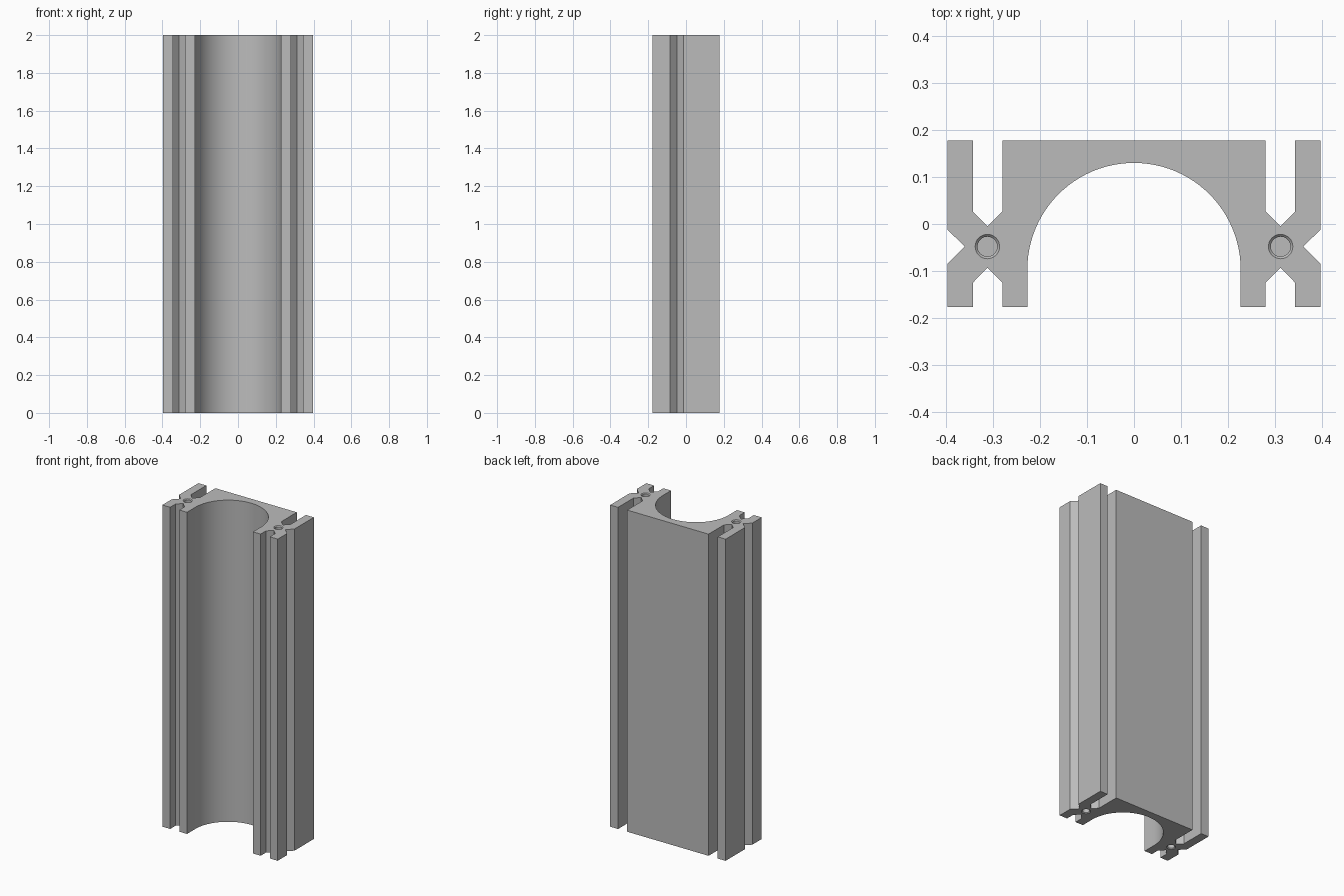
import bpy, bmesh, math

HEIGHT = 2.0
BORE_R, BORE_Y = 0.227, -0.097
HOLE_X, HOLE_Y = 0.312, -0.048

if "Cube" in bpy.data.objects:
    bpy.data.objects.remove(bpy.data.objects["Cube"], do_unlink=True)

metal = bpy.data.materials.new("grey aluminium")
metal.use_nodes = True
colour = (0.5, 0.5, 0.5, 1)
metal.diffuse_color = colour
metal.node_tree.nodes["Principled BSDF"].inputs["Base Color"].default_value = colour


def add_object(name, bm):
    bmesh.ops.recalc_face_normals(bm, faces=bm.faces)
    mesh = bpy.data.meshes.new(name)
    bm.to_mesh(mesh)
    bm.free()
    mesh.materials.append(metal)
    obj = bpy.data.objects.new(name, mesh)
    bpy.context.collection.objects.link(obj)
    return obj


# Left half of the section: front slot, side groove, back slot
half = [(BORE_R, -0.177), (0.28, -0.177), (0.28, -0.125), (HOLE_X, -0.093),
        (0.343, -0.125), (0.343, -0.177), (0.397, -0.177), (0.397, -0.085),
        (0.36, -0.048), (0.397, -0.012), (0.397, 0.178), (0.343, 0.178),
        (0.343, 0.027), (HOLE_X, -0.005), (0.28, 0.027), (0.28, 0.178)]
mirrored = [(-x, y) for x, y in reversed(half)]

# Half-round channel joining the two sides
STEPS = 48
arc = [(-BORE_R * math.cos(math.pi * i / STEPS),
        BORE_Y + BORE_R * math.sin(math.pi * i / STEPS)) for i in range(STEPS + 1)]

bm = bmesh.new()
section = bm.faces.new([bm.verts.new((x, y, 0)) for x, y in half + mirrored + arc])
top = bmesh.ops.extrude_face_region(bm, geom=[section], use_keep_orig=True)
bmesh.ops.translate(bm, vec=(0, 0, HEIGHT),
                    verts=[g for g in top["geom"] if isinstance(g, bmesh.types.BMVert)])
rail = add_object("slotted_rail", bm)


# Blind screw holes with a chamfered mouth, at both ends
def hole_cutter(x, end):
    into = -1 if end > 0 else 1
    bm = bmesh.new()
    rings = []
    for radius, depth in ((0.026, -0.02), (0.026, 0), (0.021, 0.005), (0.021, 0.12)):
        rings.append([bm.verts.new((x + radius * math.cos(math.tau * i / 32),
                                    HOLE_Y + radius * math.sin(math.tau * i / 32),
                                    end + into * depth)) for i in range(32)])
    for a, b in zip(rings, rings[1:]):
        for i in range(32):
            j = (i + 1) % 32
            bm.faces.new((a[i], a[j], b[j], b[i]))
    bm.faces.new(rings[0])
    bm.faces.new(rings[-1])
    cutter = add_object("hole_cutter", bm)
    cutter.hide_render = True
    return cutter


bpy.ops.object.select_all(action='DESELECT')
bpy.context.view_layer.objects.active = rail
rail.select_set(True)
for x in (-HOLE_X, HOLE_X):
    for end in (0, HEIGHT):
        cutter = hole_cutter(x, end)
        cut = rail.modifiers.new("screw_hole", 'BOOLEAN')
        cut.operation = 'DIFFERENCE'
        cut.solver = 'EXACT'
        cut.object = cutter
        bpy.ops.object.modifier_apply(modifier=cut.name)
        bpy.data.objects.remove(cutter, do_unlink=True)

bpy.ops.object.shade_smooth_by_angle(angle=math.radians(25))
